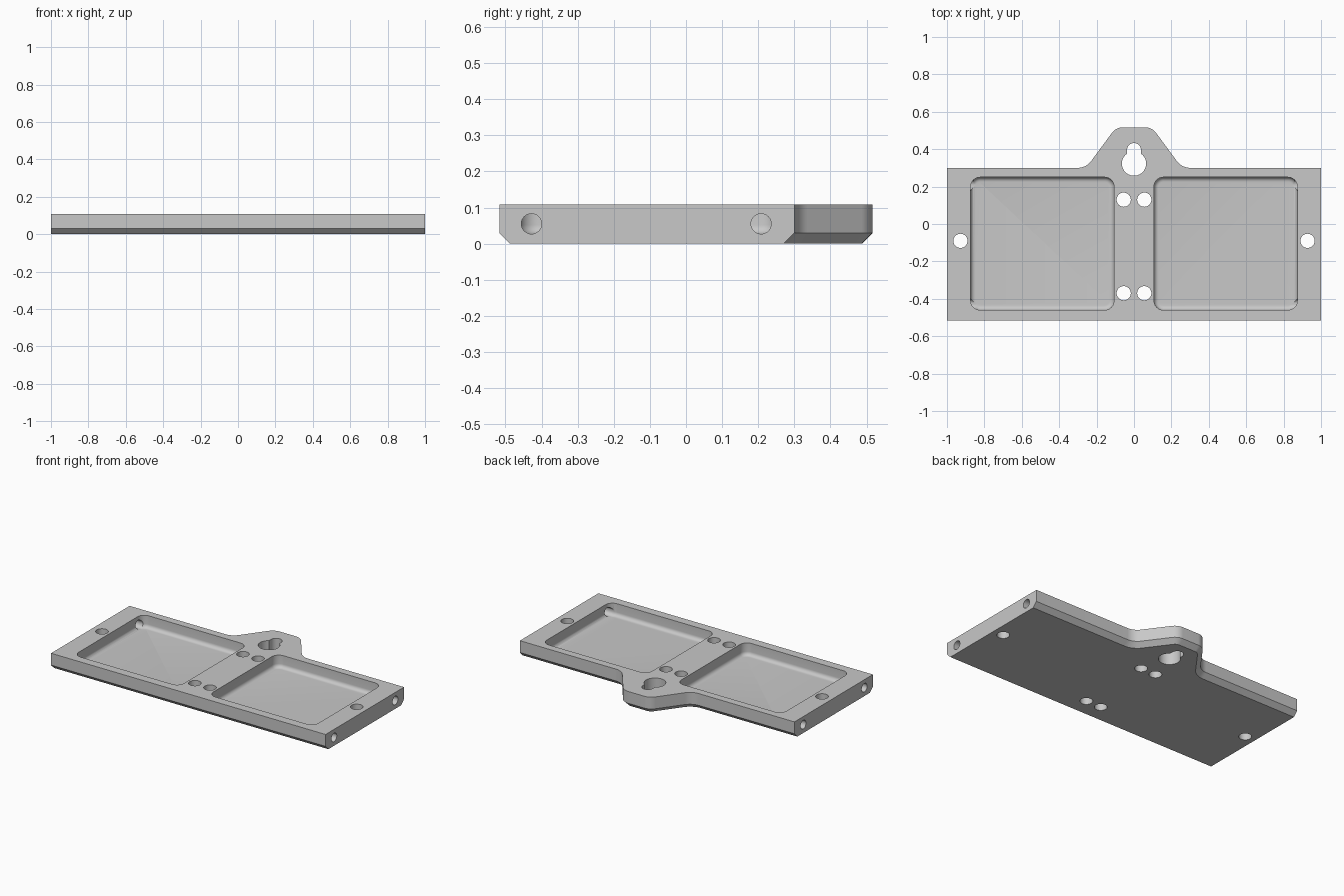
import bpy, bmesh
from math import sin, cos, pi, tan, atan2
from mathutils import Vector

cube = bpy.data.objects.get("Cube")
if cube:
    bpy.data.objects.remove(cube, do_unlink=True)

TOP, CHAMFER = 0.108, 0.03
FRONT, BACK, TAB = -0.517, 0.30, 0.517

grey = bpy.data.materials.new("plain grey")
grey.use_nodes = True
colour = (0.58, 0.58, 0.58, 1)
grey.diffuse_color = colour
grey.node_tree.nodes["Principled BSDF"].inputs["Base Color"].default_value = colour


def round_corners(corners, steps=10):
    """Closed outline from (x, y, radius) corners, listed anticlockwise."""
    out = []
    for i, (x, y, r) in enumerate(corners):
        p = Vector((x, y))
        if not r:
            out.append(p)
            continue
        a = (Vector(corners[i - 1][:2]) - p).normalized()
        b = (Vector(corners[(i + 1) % len(corners)][:2]) - p).normalized()
        half = a.angle(b) / 2
        centre = p + (a + b).normalized() * (r / sin(half))
        u, v = p + a * (r / tan(half)) - centre, p + b * (r / tan(half)) - centre
        turn = u.angle(v)
        for k in range(steps + 1):
            t = k / steps
            out.append(centre + (u * sin((1 - t) * turn) + v * sin(t * turn)) / sin(turn))
    return out


def inset(points, d):
    """Move each outline point inward by d."""
    out = []
    for i, p in enumerate(points):
        e = (p - points[i - 1]).normalized()
        f = (points[(i + 1) % len(points)] - p).normalized()
        n, m = Vector((-e.y, e.x)), Vector((-f.y, f.x))
        out.append(p + (n + m) * (d / (1 + n.dot(m))))
    return out


def loft(bm, rings):
    """Solid through rings of 3D points."""
    layers = [[bm.verts.new(p) for p in ring] for ring in rings]
    bm.faces.new(layers[0][::-1])
    bm.faces.new(layers[-1])
    n = len(layers[0])
    for lo, hi in zip(layers, layers[1:]):
        for i in range(n):
            j = (i + 1) % n
            bm.faces.new((lo[i], lo[j], hi[j], hi[i]))


def level(outline, z):
    return [(p.x, p.y, z) for p in outline]


def arc(x, y, r, start, end, steps):
    return [Vector((x + r * cos(a), y + r * sin(a)))
            for a in (start + (end - start) * k / steps for k in range(steps + 1))]


def make_object(name, bm):
    bmesh.ops.recalc_face_normals(bm, faces=bm.faces)
    mesh = bpy.data.meshes.new(name)
    bm.to_mesh(mesh)
    bm.free()
    mesh.materials.append(grey)
    obj = bpy.data.objects.new(name, mesh)
    bpy.context.collection.objects.link(obj)
    return obj


# Plate with hanging tab; the ends stay square, the long sides are chamfered below
right_half = [(1, FRONT, 0), (1, BACK, 0), (0.256, BACK, 0.09), (0.096, TAB, 0.075)]
outline = round_corners(right_half + [(-x, y, r) for x, y, r in reversed(right_half)])
bottom = inset(outline, CHAMFER)
for p, q in zip(outline, bottom):
    if abs(p.x) > 0.99:
        q.x = p.x
bm = bmesh.new()
loft(bm, [level(bottom, 0), level(outline, CHAMFER), level(outline, TOP)])
plate = make_object("mounting_plate", bm)

# Two trays with a rounded foot to their walls
bm = bmesh.new()
R, FLOOR = 0.025, 0.027
for s in (-1, 1):
    x0, x1 = sorted((s * 0.107, s * 0.873))
    tray = round_corners([(x0, -0.46, 0.05), (x1, -0.46, 0.05),
                          (x1, 0.25, 0.05), (x0, 0.25, 0.05)])
    rings = []
    for k in range(7):
        a = k / 6 * pi / 2
        rings.append(level(inset(tray, R * (1 - sin(a))), FLOOR + R * (1 - cos(a))))
    loft(bm, rings + [level(tray, TOP + 0.05)])

# Screw holes through the plate
for x, y in ((0.055, 0.13), (0.055, -0.37), (0.928, -0.09)):
    for s in (-1, 1):
        hole = arc(s * x, y, 0.038, 0, 2 * pi, 32)[:-1]
        loft(bm, [level(hole, -0.1), level(hole, 0.2)])

# Keyhole slot in the tab
big, small = 0.065, 0.037
a = atan2((big ** 2 - small ** 2) ** 0.5, small)
keyhole = arc(0, 0.323, big, pi - a, 2 * pi + a, 32) + arc(0, 0.396, small, 0, pi, 16)
loft(bm, [level(keyhole, -0.1), level(keyhole, 0.2)])
openings = make_object("openings_cutter", bm)

# Holes from each end into the trays
bm = bmesh.new()
for s in (-1, 1):
    for y in (-0.428, 0.208):
        circle = arc(y, 0.055, 0.028, 0, 2 * pi, 32)[:-1]
        loft(bm, [[(s * x, p.x, p.y) for p in circle] for x in (0.81, 1.1)])
end_holes = make_object("end_holes_cutter", bm)

# Cut everything, then remove the cutters
bpy.ops.object.select_all(action='DESELECT')
bpy.context.view_layer.objects.active = plate
plate.select_set(True)
for cutter in (openings, end_holes):
    cutter.hide_render = True
    mod = plate.modifiers.new(cutter.name, 'BOOLEAN')
    mod.operation, mod.solver, mod.object = 'DIFFERENCE', 'EXACT', cutter
    bpy.ops.object.modifier_apply(modifier=mod.name)
    bpy.data.objects.remove(cutter, do_unlink=True)
bpy.ops.object.shade_smooth_by_angle(angle=pi / 6)
